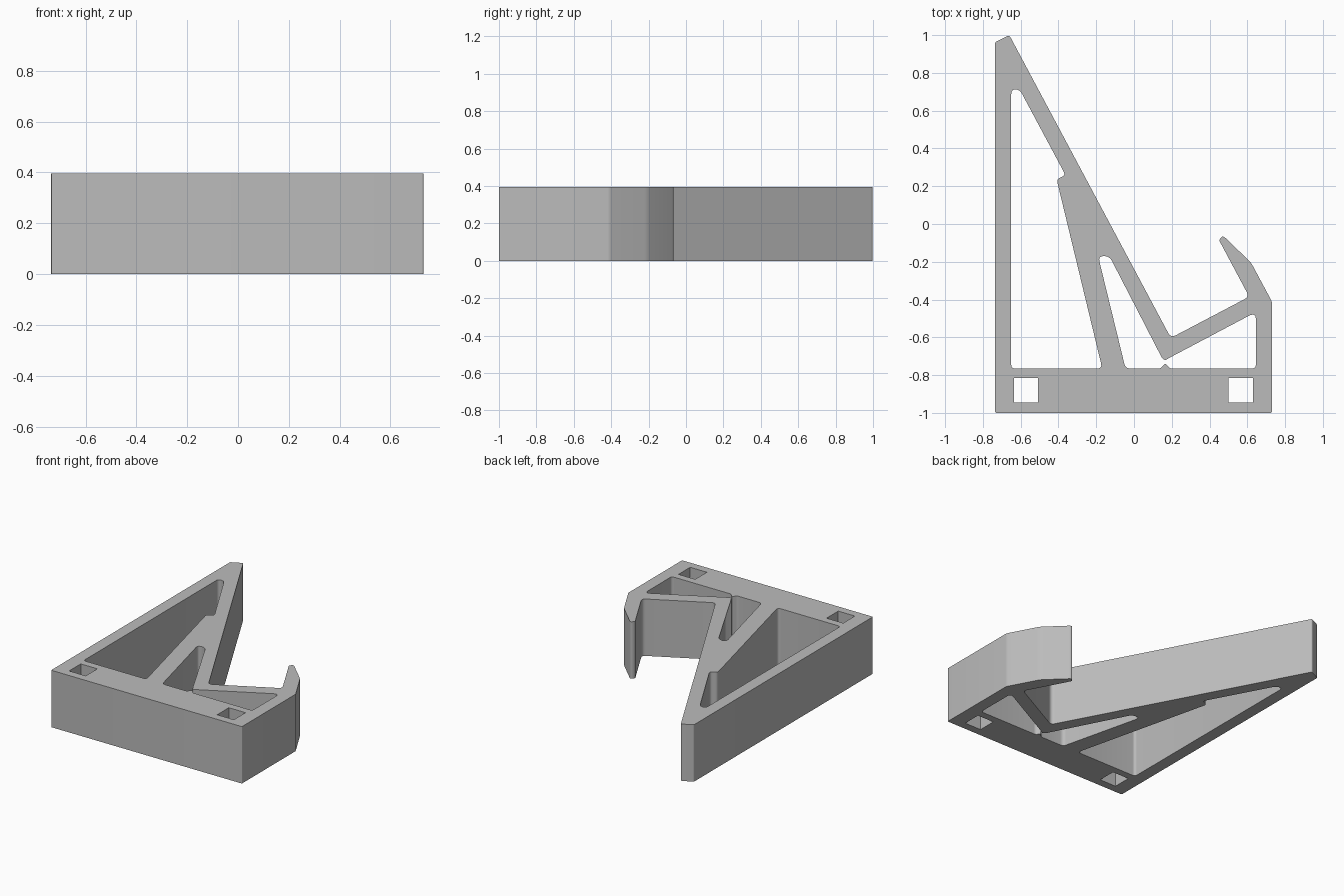
import bpy, math
from mathutils import Vector

cube = bpy.data.objects.get("Cube")
if cube:
    bpy.data.objects.remove(cube, do_unlink=True)

HEIGHT = 0.395

grey = bpy.data.materials.new("plain grey")
grey.use_nodes = True
colour = (0.5, 0.5, 0.5, 1)
grey.diffuse_color = colour
grey.node_tree.nodes["Principled BSDF"].inputs["Base Color"].default_value = colour


def rounded(corners, steps=5):
    """Round each (x, y, setback) corner of a closed outline."""
    path = []
    for i, (x, y, setback) in enumerate(corners):
        p = Vector((x, y))
        if not setback:
            path.append(p)
            continue
        before = Vector(corners[i - 1][:2]) - p
        after = Vector(corners[(i + 1) % len(corners)][:2]) - p
        a = p + before.normalized() * min(setback, before.length * 0.48)
        b = p + after.normalized() * min(setback, after.length * 0.48)
        for s in range(steps + 1):
            t = s / steps
            path.append(a * (1 - t) ** 2 + p * 2 * t * (1 - t) + b * t ** 2)
    return path


def square(x, y, half):
    return [(x + sx * half, y + sy * half, 0)
            for sx, sy in ((-1, -1), (1, -1), (1, 1), (-1, 1))]


# Outer outline: base, hooked lip, ledge, sloping back and rear post
outline = [(-0.735, -1, 0.008), (0.73, -1, 0.008), (0.73, -0.41, 0.01),
           (0.62, -0.205, 0.02), (0.47, -0.06, 0.02), (0.45, -0.085, 0.012),
           (0.61, -0.385, 0.028), (0.195, -0.603, 0.03),
           (-0.66, 1, 0.012), (-0.735, 0.963, 0.008)]

# Tall window between the rear post and the sloping back
rear_window = [(-0.65, 0.712, 0.025), (-0.605, 0.712, 0.025),
               (-0.362, 0.258, 0.022), (-0.41, 0.238, 0.02),
               (-0.168, -0.765, 0.028), (-0.65, -0.765, 0.02)]

# Window under the ledge, with a small stop bump on the base
front_window = [(-0.19, -0.17, 0.03), (-0.13, -0.17, 0.03),
                (0.148, -0.709, 0), (0.165, -0.722, 0.005),
                (0.19, -0.707, 0), (0.625, -0.477, 0.022),
                (0.645, -0.485, 0.02), (0.645, -0.765, 0.02),
                (0.19, -0.765, 0.012), (0.165, -0.737, 0.01),
                (0.14, -0.765, 0.012), (-0.045, -0.765, 0.025)]

# Square mounting holes through the base
loops = [outline, rear_window, front_window,
         square(-0.572, -0.88, 0.064), square(0.565, -0.88, 0.064)]

# Filled flat profile, extruded to full height
curve = bpy.data.curves.new("stand_profile", "CURVE")
curve.dimensions = "2D"
curve.fill_mode = "BOTH"
curve.extrude = HEIGHT / 2
for loop in loops:
    points = rounded(loop)
    spline = curve.splines.new("POLY")
    spline.points.add(len(points) - 1)
    for point, p in zip(spline.points, points):
        point.co = (p.x, p.y, 0, 1)
    spline.use_cyclic_u = True

stand = bpy.data.objects.new("stand_frame", curve)
bpy.context.collection.objects.link(stand)
stand.location.z = HEIGHT / 2
bpy.ops.object.select_all(action="DESELECT")
stand.select_set(True)
bpy.context.view_layer.objects.active = stand
bpy.ops.object.convert(target="MESH")

# Weld the caps to the walls and shade the rounded corners
bpy.ops.object.mode_set(mode="EDIT")
bpy.ops.mesh.select_all(action="SELECT")
bpy.ops.mesh.remove_doubles(threshold=0.0005)
bpy.ops.mesh.normals_make_consistent(inside=False)
bpy.ops.object.mode_set(mode="OBJECT")
stand = bpy.context.object
stand.data.materials.clear()
stand.data.materials.append(grey)
bpy.ops.object.shade_smooth_by_angle(angle=math.radians(30))
